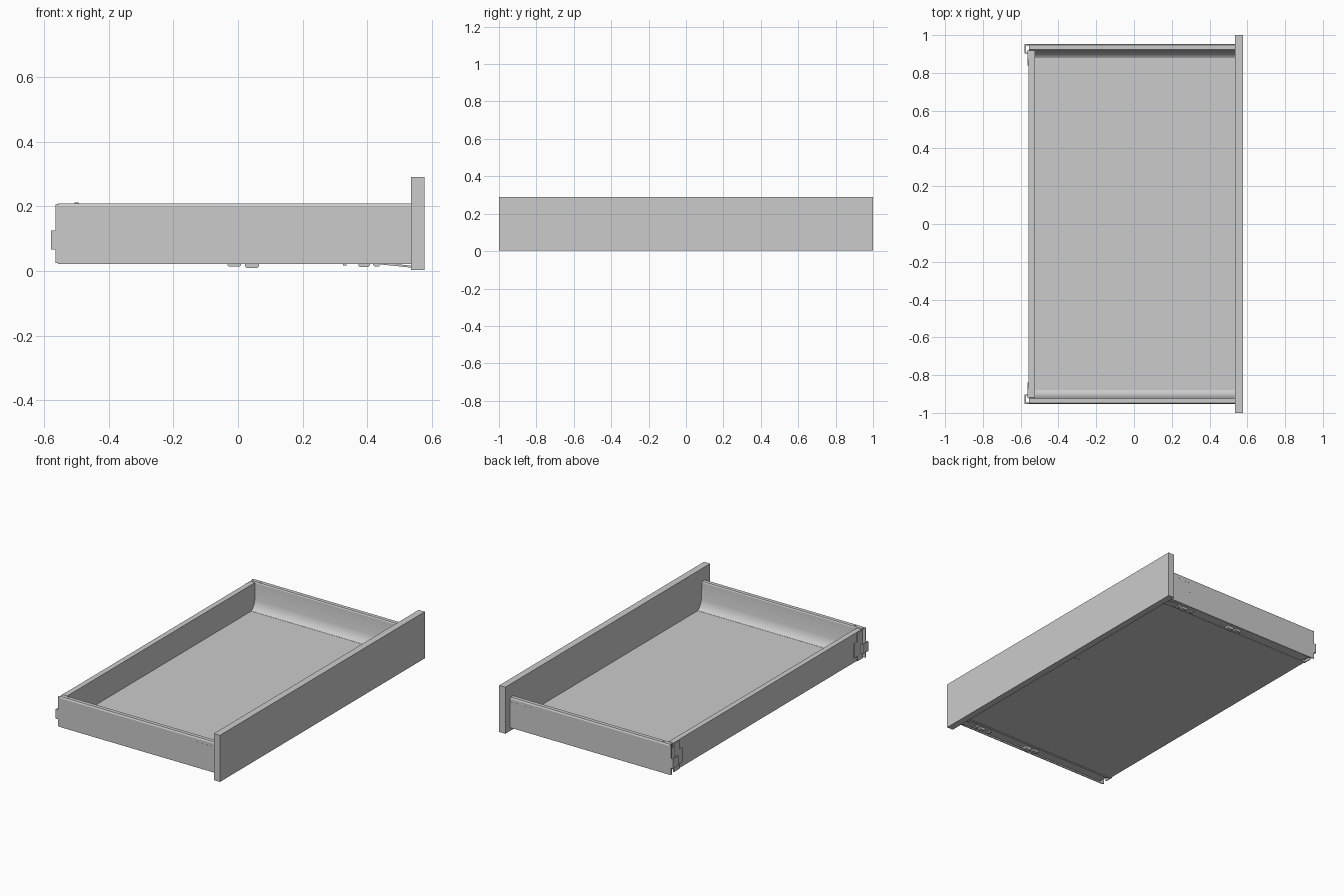
import bpy, bmesh

if "Cube" in bpy.data.objects:
    bpy.data.objects.remove(bpy.data.objects["Cube"])


def finish(name, bm, mirror=False, smooth=False):
    bmesh.ops.recalc_face_normals(bm, faces=bm.faces[:])
    me = bpy.data.meshes.new(name)
    bm.to_mesh(me)
    bm.free()
    ob = bpy.data.objects.new(name, me)
    bpy.context.collection.objects.link(ob)
    if smooth:
        bpy.ops.object.select_all(action='DESELECT')
        ob.select_set(True)
        bpy.context.view_layer.objects.active = ob
        bpy.ops.object.shade_smooth_by_angle(angle=0.5)
    if mirror:
        m = ob.modifiers.new("mirror", 'MIRROR')
        m.use_axis = (False, True, False)
    return ob


def prism(name, pts, axis, a, b, mirror=False, smooth=False):
    """Extrude a 2D outline: axis 'x' takes (y, z), axis 'y' takes (x, z)."""
    bm = bmesh.new()
    place = (lambda p, t: (t, p[0], p[1])) if axis == 'x' else (lambda p, t: (p[0], t, p[1]))
    face = bm.faces.new([bm.verts.new(place(p, a)) for p in pts])
    ext = bmesh.ops.extrude_face_region(bm, geom=[face])
    verts = [g for g in ext['geom'] if isinstance(g, bmesh.types.BMVert)]
    d = (b - a, 0, 0) if axis == 'x' else (0, b - a, 0)
    bmesh.ops.translate(bm, verts=verts, vec=d)
    return finish(name, bm, mirror, smooth)


def box(name, x0, x1, y0, y1, z0, z1, mirror=False):
    pts = [(x0, z0), (x1, z0), (x1, z1), (x0, z1)]
    return prism(name, pts, 'y', y0, y1, mirror)


# Main boards
box("front_panel", 0.535, 0.577, -1, 1, 0.002, 0.29)
box("floor_board", -0.558, 0.535, -0.88, 0.88, 0.030, 0.045)
box("back_panel", -0.558, -0.525, -0.918, 0.918, 0.045, 0.207)

# Hollow side walls with a curved foot meeting the floor
side = [(0.953, 0.022), (0.953, 0.200), (0.948, 0.209), (0.924, 0.209), (0.920, 0.203),
        (0.914, 0.100), (0.908, 0.080), (0.900, 0.064), (0.890, 0.052), (0.878, 0.046),
        (0.878, 0.026), (0.883, 0.026), (0.883, 0.042), (0.895, 0.049), (0.905, 0.061),
        (0.913, 0.078), (0.919, 0.100), (0.925, 0.203), (0.947, 0.203), (0.947, 0.022)]
prism("side_wall", side, 'x', -0.556, 0.535, mirror=True, smooth=True)

# Runner rail under each side
box("runner_rail", -0.53, 0.53, 0.885, 0.941, 0.026, 0.042, mirror=True)

# Rear brackets: stepped plate, protruding tab and inward flange
plate = [(-0.565, 0.024), (-0.556, 0.024), (-0.556, 0.206), (-0.565, 0.206), (-0.565, 0.125),
         (-0.579, 0.125), (-0.579, 0.066), (-0.565, 0.066)]
prism("bracket_plate", plate, 'y', 0.946, 0.953, mirror=True)
box("bracket_tab", -0.579, -0.572, 0.902, 0.946, 0.066, 0.125, mirror=True)
box("bracket_return", -0.572, -0.556, 0.902, 0.908, 0.066, 0.125, mirror=True)
flange = [(0.84, 0.06), (0.87, 0.06), (0.87, 0.03), (0.922, 0.03), (0.922, 0.203),
          (0.87, 0.203), (0.87, 0.15), (0.84, 0.15)]
prism("bracket_flange", flange, 'x', -0.564, -0.558, mirror=True)

# Screw heads on the rear of the side rims
bm = bmesh.new()
bmesh.ops.create_cone(bm, cap_ends=True, segments=12, radius1=0.006, radius2=0.006, depth=0.002)
bmesh.ops.translate(bm, verts=bm.verts[:], vec=(-0.50, 0.935, 0.210))
finish("rim_screw", bm, mirror=True)

# Catches and release lever hanging below the rails
for i, (x0, x1, z) in enumerate([(-0.033, 0.010, 0.013), (0.022, 0.065, 0.009),
                                 (0.325, 0.335, 0.017), (0.372, 0.408, 0.012),
                                 (0.418, 0.440, 0.013)]):
    c = 0.005
    pts = [(x0, 0.027), (x0, z + c), (x0 + c, z), (x1 - c, z), (x1, z + c), (x1, 0.027)]
    if x1 - x0 < 0.02:
        pts = [(x0, 0.027), (x0, z), (x1, z), (x1, 0.027)]
    prism("rail_catch_%d" % i, pts, 'y', 0.900, 0.925, mirror=True)
lever = [(0.44, 0.020), (0.50, 0.014), (0.535, 0.010), (0.535, 0.016), (0.50, 0.020), (0.44, 0.027)]
prism("release_lever", lever, 'y', 0.895, 0.930, mirror=True)

# Centre clip joining floor and front panel
box("centre_clip", 0.46, 0.535, -0.06, 0.06, 0.028, 0.031)

# Cover seam near the front of the side walls
seam = [(0.535, 0.182), (0.375, 0.182), (0.375, 0.118), (0.378, 0.118), (0.378, 0.179), (0.535, 0.179)]
prism("cover_seam", seam, 'y', 0.9525, 0.9535, mirror=True)
